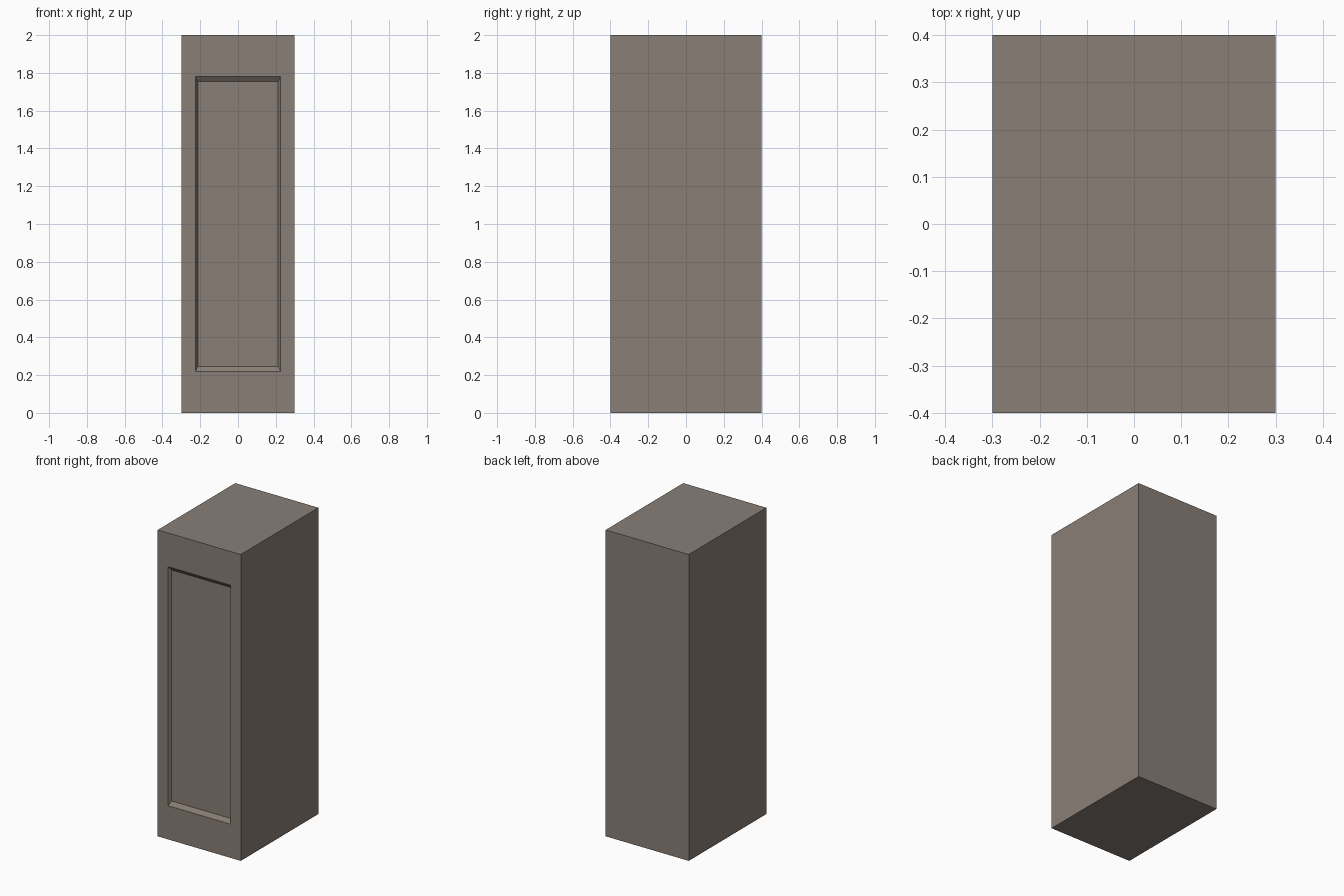
import bpy, bmesh
from mathutils import Vector

if "Cube" in bpy.data.objects:
    bpy.data.objects.remove(bpy.data.objects["Cube"])

W, D, H = 0.6, 0.8, 2.0


def inset_to(bm, face, half_x, z_low, z_high, y):
    """Inset a front-facing face and place its new border on a given rectangle."""
    bmesh.ops.inset_individual(bm, faces=[face], thickness=0.01)
    for v in face.verts:
        x = half_x if v.co.x > 0 else -half_x
        z = z_high if v.co.z > H / 2 else z_low
        v.co = Vector((x, y, z))


# Cabinet body
bm = bmesh.new()
bmesh.ops.create_cube(bm, size=1)
bmesh.ops.scale(bm, vec=(W, D, H), verts=bm.verts)
bmesh.ops.translate(bm, vec=(0, 0, H / 2), verts=bm.verts)

# Recessed front panel with sloped border
bm.normal_update()
front = min(bm.faces, key=lambda f: f.normal.y)
inset_to(bm, front, 0.225, 0.22, 1.78, -D / 2)
inset_to(bm, front, 0.213, 0.246, 1.754, -D / 2 + 0.02)
bm.normal_update()

mesh = bpy.data.meshes.new("cabinet_body")
bm.to_mesh(mesh)
bm.free()
body = bpy.data.objects.new("cabinet_body", mesh)
bpy.context.collection.objects.link(body)

# Warm grey-brown finish
mat = bpy.data.materials.new("warm_grey")
mat.diffuse_color = (0.25, 0.21, 0.18, 1)
mat.use_nodes = True
mat.node_tree.nodes["Principled BSDF"].inputs["Base Color"].default_value = mat.diffuse_color
mesh.materials.append(mat)
